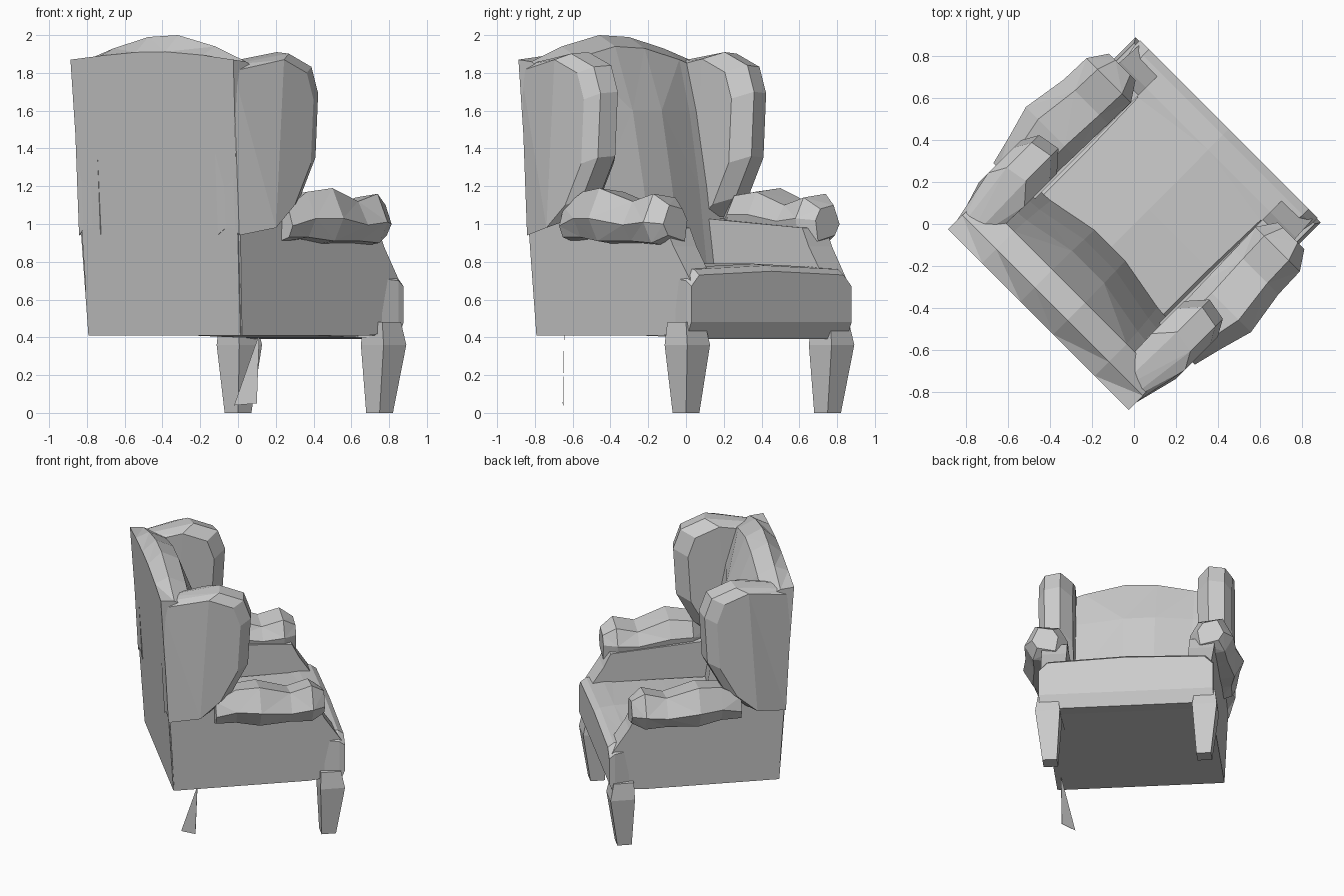
import bpy, bmesh
from math import radians
from mathutils import Matrix

if "Cube" in bpy.data.objects:
    bpy.data.objects.remove(bpy.data.objects["Cube"])

# Local frame: +x is the way the chair looks, y is its width; turned 45 degrees at the end.
TURN = Matrix.Rotation(radians(45), 4, 'Z')


def loft(name, rings, flip=1):
    """Skin a list of equal-length point rings, cap both ends, flat triangles."""
    bm = bmesh.new()
    vr = [[bm.verts.new((x, y * flip, z)) for x, y, z in r] for r in rings]
    n = len(vr[0])
    for a, b in zip(vr, vr[1:]):
        for i in range(n):
            j = (i + 1) % n
            bm.faces.new((a[i], a[j], b[j], b[i]))
    bm.faces.new(vr[0])
    bm.faces.new(vr[-1])
    bmesh.ops.triangulate(bm, faces=bm.faces[:])
    bmesh.ops.recalc_face_normals(bm, faces=bm.faces[:])
    bm.transform(TURN)
    me = bpy.data.meshes.new(name)
    bm.to_mesh(me)
    bm.free()
    ob = bpy.data.objects.new(name, me)
    bpy.context.collection.objects.link(ob)
    return ob


def pair(name, rings):
    loft("left_" + name, rings, 1)
    loft("right_" + name, rings, -1)


# Backrest: side profile swept across the width, arched on top
def back_ring(w, top, b):
    prof = [(-.55, .41), (-.645, 1.87 + (top - 1.86) * .3), (-.55, top), (-.43, top - .06),
            (-.35 + b, 1.6), (-.27 + b, 1.2), (-.2 + b, .75), (-.2 + b, .41)]
    return [(u, w * (.93 + .07 * (z - .41) / 1.47), z) for u, z in prof]

loft("backrest", [back_ring(w, t, b) for w, t, b in
     [(-.61, 1.86, -.02), (-.38, 1.94, 0), (-.1, 2.0, .05),
      (.12, 1.99, .05), (.38, 1.93, 0), (.61, 1.86, -.02)]])

# Wings: side outline in layers from inner to outer face, bulging outward in the middle
def wing_ring(w, s, bulge):
    prof = [(-.59, .98), (-.28, 1.02), (-.14, 1.14), (-.02, 1.36), (0, 1.7),
            (-.05, 1.84), (-.22, 1.91), (-.635, 1.85)]
    return [(u - (s if u > -.5 else 0), w + (bulge if u > -.5 else 0), z - s * .4)
            for u, z in prof]

pair("wing", [wing_ring(.44, .09, -.01), wing_ring(.5, 0, .01),
              wing_ring(.57, .02, .05), wing_ring(.6, .1, .065)])

# Side panels under the arms, with a sloping front post
side = [(-.545, .41), (.4, .41), (.58, .43), (.62, .7), (.5, .88), (.45, .98), (-.585, 1.05)]
pair("side_panel", [[(u, w + lean * (z - .41), z) for u, z in side]
                    for w, lean in ((.42, 0), (.575, .04))])

# Arm pads: six-sided sections along the depth
def arm_ring(u, c, h, lo, hi):
    m = (lo + hi) / 2
    return [(u, c - h * .8, lo - .03), (u, c + h * .6, lo), (u, c + h, m - .02),
            (u, c + h * .5, hi), (u, c - h * .6, hi - .02), (u, c - h, m)]

pair("arm", [arm_ring(*a) for a in
     [(-.27, .61, .07, .93, 1.09), (-.13, .575, .14, .93, 1.17), (.03, .595, .165, .91, 1.19),
      (.25, .575, .15, .91, 1.12), (.4, .57, .15, .9, 1.16), (.49, .57, .09, .94, 1.1)]])

# Seat: T-shaped block widening in front of the arms
def seat_ring(u, hw, lo, hi):
    return [(u, -hw, lo), (u, -hw, hi - .06), (u, -hw * .9, hi), (u, 0, hi + .02),
            (u, hw * .9, hi), (u, hw, hi - .06), (u, hw, lo), (u, 0, lo)]

loft("seat", [seat_ring(*s) for s in
     [(-.3, .45, .41, .76), (.1, .45, .41, .77), (.44, .46, .4, .77),
      (.5, .58, .4, .77), (.6, .6, .39, .76), (.64, .6, .48, .73)]])

# Underside board joining the panels
loft("base_board", [[(u, w, z) for w, z in [(-.56, .41), (.56, .41), (.56, .46), (-.56, .46)]]
                    for u in (-.54, .55)])

# Tapered front legs
def leg_ring(z, c, h, w=.54):
    return [(c + a * h, w + b * h, z) for a, b in ((-1, -1), (1, -1), (1, 1), (-1, 1))]

pair("front_leg", [leg_ring(.48, .54, .07, .54), leg_ring(.36, .55, .085, .54),
                   leg_ring(0, .53, .05, .53)])

# Thin splinter-like rear leg
loft("rear_leg", [[(-.378, -.533, .41), (-.376, -.535, .41), (-.377, -.536, .41)],
                  [(-.474, -.445, .04), (-.389, -.53, .05), (-.391, -.532, .05)]])
